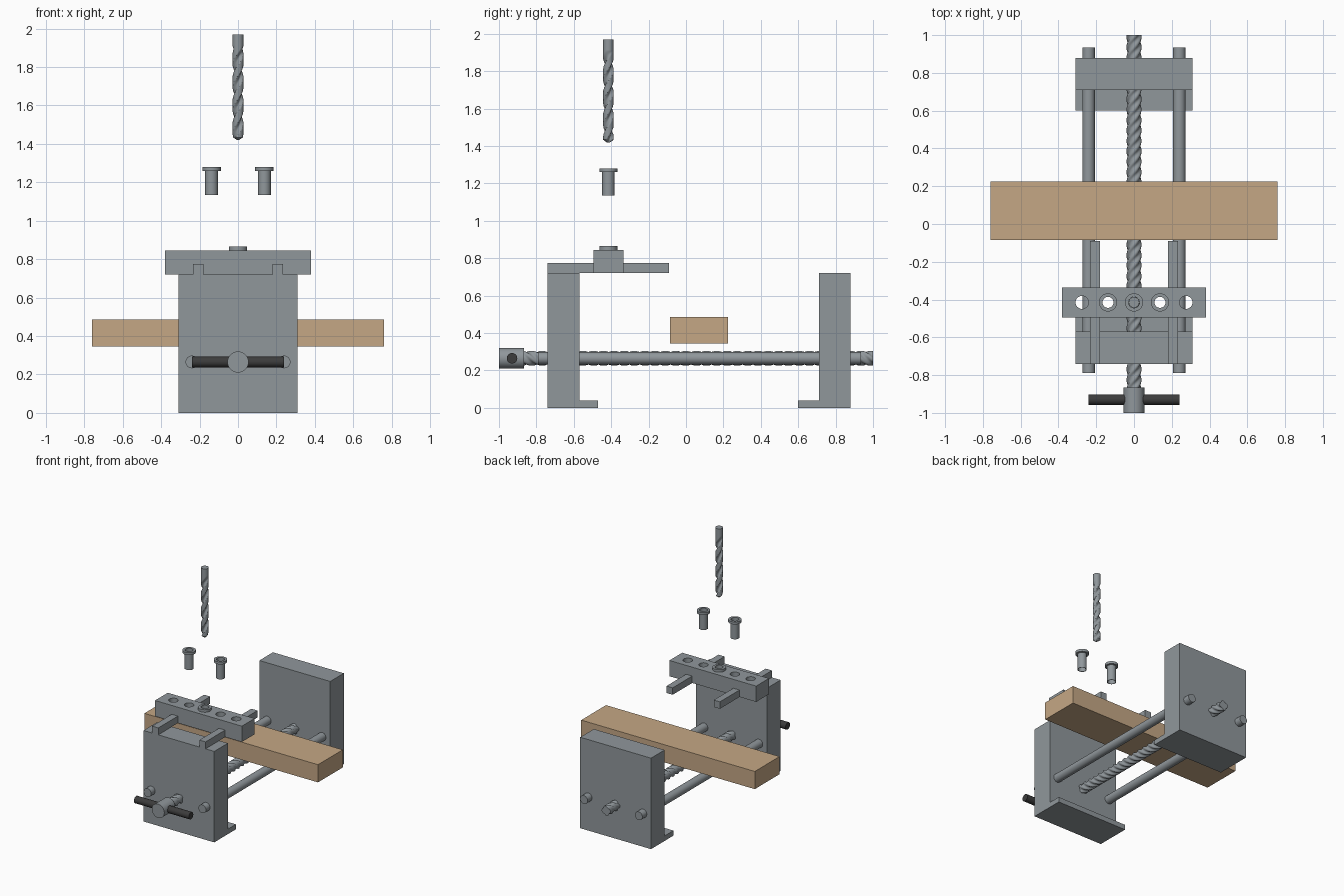
import bpy, bmesh, math
from mathutils import Matrix

if "Cube" in bpy.data.objects:
    bpy.data.objects.remove(bpy.data.objects["Cube"])

def material(name, rgb):
    m = bpy.data.materials.new(name)
    m.diffuse_color = (*rgb, 1)
    m.use_nodes = True
    m.node_tree.nodes["Principled BSDF"].inputs["Base Color"].default_value = m.diffuse_color
    return m

STEEL = material("steel grey", (0.28, 0.31, 0.33))
DARK = material("dark steel", (0.045, 0.045, 0.045))
WOOD = material("light wood", (0.56, 0.39, 0.235))
ALONG_Y = Matrix.Rotation(-math.pi / 2, 4, 'X')
ALONG_X = Matrix.Rotation(math.pi / 2, 4, 'Y')
UP = Matrix.Identity(4)

def finish(name, bm, mat, smooth=False):
    bmesh.ops.recalc_face_normals(bm, faces=bm.faces)
    me = bpy.data.meshes.new(name)
    bm.to_mesh(me)
    bm.free()
    me.materials.append(mat)
    ob = bpy.data.objects.new(name, me)
    bpy.context.collection.objects.link(ob)
    bpy.context.view_layer.objects.active = ob
    ob.select_set(True)
    if smooth:
        bpy.ops.object.shade_smooth_by_angle(angle=math.radians(35))
    ob.select_set(False)
    return ob

def box(name, x, y, z, mat=STEEL):
    bm = bmesh.new()
    bmesh.ops.create_cube(bm, size=1)
    for v in bm.verts:
        v.co = [r[0] + (c + 0.5) * (r[1] - r[0]) for c, r in zip(v.co, (x, y, z))]
    return finish(name, bm, mat)

def prism(name, profile, half_width):
    """Extrude a (y, z) profile across x."""
    bm = bmesh.new()
    face = bm.faces.new([bm.verts.new((-half_width, y, z)) for y, z in profile])
    new = bmesh.ops.extrude_face_region(bm, geom=[face])["geom"]
    bmesh.ops.translate(bm, vec=(2 * half_width, 0, 0),
                        verts=[v for v in new if isinstance(v, bmesh.types.BMVert)])
    return finish(name, bm, STEEL)

def rod(name, start, length, radius, axis=UP, mat=STEEL, sides=32):
    bm = bmesh.new()
    bmesh.ops.create_cone(bm, cap_ends=True, segments=sides, radius1=radius, radius2=radius,
                          depth=length, matrix=Matrix.Translation((0, 0, length / 2)))
    bm.transform(Matrix.Translation(start) @ axis)
    return finish(name, bm, mat, True)

def twisted(name, start, length, radius_at, axis=UP, rings=100, sides=32):
    """Solid with a radius that depends on angle and on height."""
    bm = bmesh.new()
    loops = []
    for i in range(rings + 1):
        h = length * i / rings
        loops.append([])
        for j in range(sides):
            a = 2 * math.pi * j / sides
            r = radius_at(a, h)
            loops[-1].append(bm.verts.new((r * math.cos(a), r * math.sin(a), h)))
    for lo, hi in zip(loops, loops[1:]):
        for j in range(sides):
            k = (j + 1) % sides
            bm.faces.new((lo[j], lo[k], hi[k], hi[j]))
    bm.faces.new(loops[0][::-1])
    bm.faces.new(loops[-1])
    bm.transform(Matrix.Translation(start) @ axis)
    return finish(name, bm, STEEL, True)

def bushing(name, x, y, bottom):
    """Hollow flanged sleeve, revolved from its cross-section."""
    section = [(0.029, 0), (0.033, 0), (0.033, 0.125), (0.048, 0.125), (0.048, 0.145), (0.029, 0.145)]
    n = 32
    bm = bmesh.new()
    rings = [[bm.verts.new((x + r * math.cos(2 * math.pi * j / n),
                            y + r * math.sin(2 * math.pi * j / n), bottom + z))
              for j in range(n)] for r, z in section]
    for a, b in zip(rings, rings[1:] + rings[:1]):
        for j in range(n):
            k = (j + 1) % n
            bm.faces.new((a[j], a[k], b[k], b[j]))
    return finish(name, bm, STEEL, True)

# Clamp jaws with inward feet
prism("front_jaw", [(-0.74, 0), (-0.47, 0), (-0.47, 0.04), (-0.57, 0.04), (-0.57, 0.72), (-0.74, 0.72)], 0.31)
prism("back_jaw", [(0.88, 0), (0.88, 0.72), (0.71, 0.72), (0.71, 0.04), (0.60, 0.04), (0.60, 0)], 0.31)

# Guide rods and top rails, both sides
for side, s in (("left", -1), ("right", 1)):
    rod(side + "_guide_rod", (s * 0.24, -0.79, 0.265), 1.725, 0.033, ALONG_Y)
    c = s * 0.207
    box(side + "_rail", (c - 0.027, c + 0.027), (-0.74, -0.09), (0.72, 0.775))

# Lead screw: four-start thread
def thread(a, h):
    return 0.035 + 0.004 * max(-1, min(1, 2 * math.cos(4 * (a - 2 * math.pi * h / 0.22))))

twisted("lead_screw", (0, -0.88, 0.265), 1.88, thread, ALONG_Y, rings=260, sides=40)

# Handle
rod("handle_head", (0, -1, 0.265), 0.135, 0.055, ALONG_Y)
rod("handle_bar", (-0.24, -0.93, 0.265), 0.48, 0.028, ALONG_X, DARK)

# Drilling bridge with five through holes
PITCH, BY = 0.1375, -0.415
bridge = box("drill_bridge", (-0.38, 0.38), (-0.495, -0.335), (0.72, 0.845))
for i in range(-2, 3):
    cutter = rod("hole_cutter", (i * PITCH, BY, 0.6), 0.4, 0.0345)
    cutter.hide_render = True
    mod = bridge.modifiers.new("hole", 'BOOLEAN')
    mod.operation, mod.solver, mod.object = 'DIFFERENCE', 'EXACT', cutter
    bpy.context.view_layer.objects.active = bridge
    bpy.ops.object.modifier_apply(modifier=mod.name)
    bpy.data.objects.remove(cutter)

# Guide bushings: one seated, two raised
bushing("seated_bushing", 0, BY, 0.72)
for side, s in (("left", -1), ("right", 1)):
    bushing(side + "_bushing", s * PITCH, BY, 1.135)

# Twist drill: pointed tip, two spiral flutes, plain shank
def drill(a, h):
    tip = min(1, 0.35 + h / 0.02)
    fade = max(0, min(1, (0.49 - h) / 0.05))
    groove = max(0, math.cos(2 * (a - 2 * math.pi * h / 0.24))) ** 0.8
    return 0.028 * tip * (1 - 0.5 * fade * groove)

twisted("twist_drill", (0, BY, 1.42), 0.55, drill, UP, rings=120, sides=40)

# Workpiece
box("wood_workpiece", (-0.76, 0.76), (-0.085, 0.225), (0.345, 0.485), WOOD)
